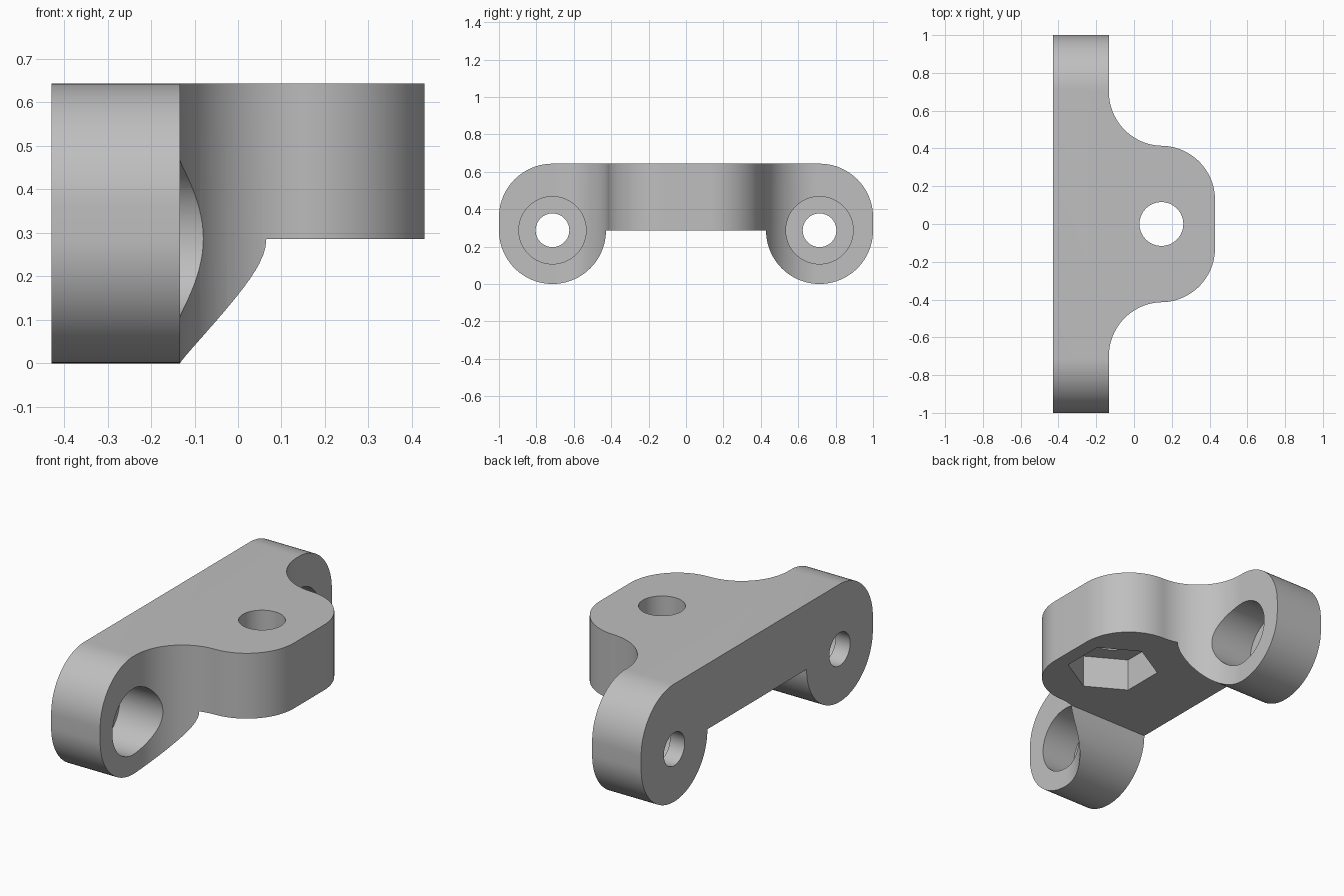
import bpy
import bmesh
from math import sin, cos, radians
from mathutils import Vector

old = bpy.data.objects.get("Cube")
if old:
    bpy.data.objects.remove(old)

R = 0.286          # common outer radius
BOSS_Y = 0.714     # screw boss offset
HOLE_X = 0.145     # vertical hole position

grey = bpy.data.materials.new("light_grey")
grey.use_nodes = True
colour = (0.52, 0.52, 0.52, 1)
grey.diffuse_color = colour
grey.node_tree.nodes["Principled BSDF"].inputs["Base Color"].default_value = colour


def arc(cx, cy, r, start, end, n=24):
    steps = [radians(start + (end - start) * i / n) for i in range(n + 1)]
    return [(cx + r * cos(a), cy + r * sin(a)) for a in steps]


def prism(name, profile, axis, low, high):
    """Extrude a closed profile along x (profile is y, z) or z (profile is x, y)."""
    bm = bmesh.new()
    place = (lambda u, v: (low, u, v)) if axis == "x" else (lambda u, v: (u, v, low))
    face = bm.faces.new([bm.verts.new(place(u, v)) for u, v in profile])
    top = bmesh.ops.extrude_face_region(bm, geom=[face])["geom"]
    move = Vector((high - low, 0, 0) if axis == "x" else (0, 0, high - low))
    bmesh.ops.translate(bm, vec=move, verts=[g for g in top if isinstance(g, bmesh.types.BMVert)])
    bmesh.ops.recalc_face_normals(bm, faces=bm.faces)
    mesh = bpy.data.meshes.new(name)
    bm.to_mesh(mesh)
    bm.free()
    mesh.materials.append(grey)
    obj = bpy.data.objects.new(name, mesh)
    bpy.context.collection.objects.link(obj)
    return obj


def circle(cx, cy, r, n=64, turn=0):
    return arc(cx, cy, r, turn, turn + 360, n)[:-1]


def combine(target, cutter, operation):
    mod = target.modifiers.new(operation, "BOOLEAN")
    mod.operation = operation
    mod.solver = "EXACT"
    mod.object = cutter
    bpy.context.view_layer.objects.active = target
    bpy.ops.object.modifier_apply(modifier=mod.name)
    bpy.data.objects.remove(cutter)


# Plan outline: straight back, concave fillets, rounded nose
half = [(-0.429, 1.1), (-0.133, 1.1)]
half += arc(0.153, 0.70, R, 180, 268)
half += arc(0.143, 0.128, R, 88, 0)
plan = half + [(x, -y) for x, y in reversed(half)]
bracket = prism("mounting_bracket", plan, "z", -0.2, 0.9)

# Side outline: bar with a rounded boss hanging at each end
half = arc(BOSS_Y, 0.357, R, 90, 0) + arc(BOSS_Y, R, R, 0, -180, 48)
side = half + [(-y, z) for y, z in reversed(half)]
combine(bracket, prism("side_outline", side, "x", -0.6, 0.6), "INTERSECT")

# Screw holes and counterbores in both bosses
for y in (-BOSS_Y, BOSS_Y):
    combine(bracket, prism("screw_hole", circle(y, 0.287, 0.09), "x", -0.7, 0.7), "DIFFERENCE")
    combine(bracket, prism("counterbore", circle(y, 0.287, 0.18), "x", -0.34, 0.7), "DIFFERENCE")

# Vertical bolt hole with a hexagonal nut pocket underneath
combine(bracket, prism("bolt_hole", circle(HOLE_X, 0, 0.116), "z", -0.3, 1), "DIFFERENCE")
combine(bracket, prism("nut_pocket", circle(HOLE_X, 0, 0.235, 6, 30), "z", -0.3, R + 0.18), "DIFFERENCE")

# Smooth the curved walls and keep the rims crisp
bpy.ops.object.select_all(action="DESELECT")
bracket.select_set(True)
bpy.context.view_layer.objects.active = bracket
bpy.ops.object.shade_smooth_by_angle(angle=radians(30))
